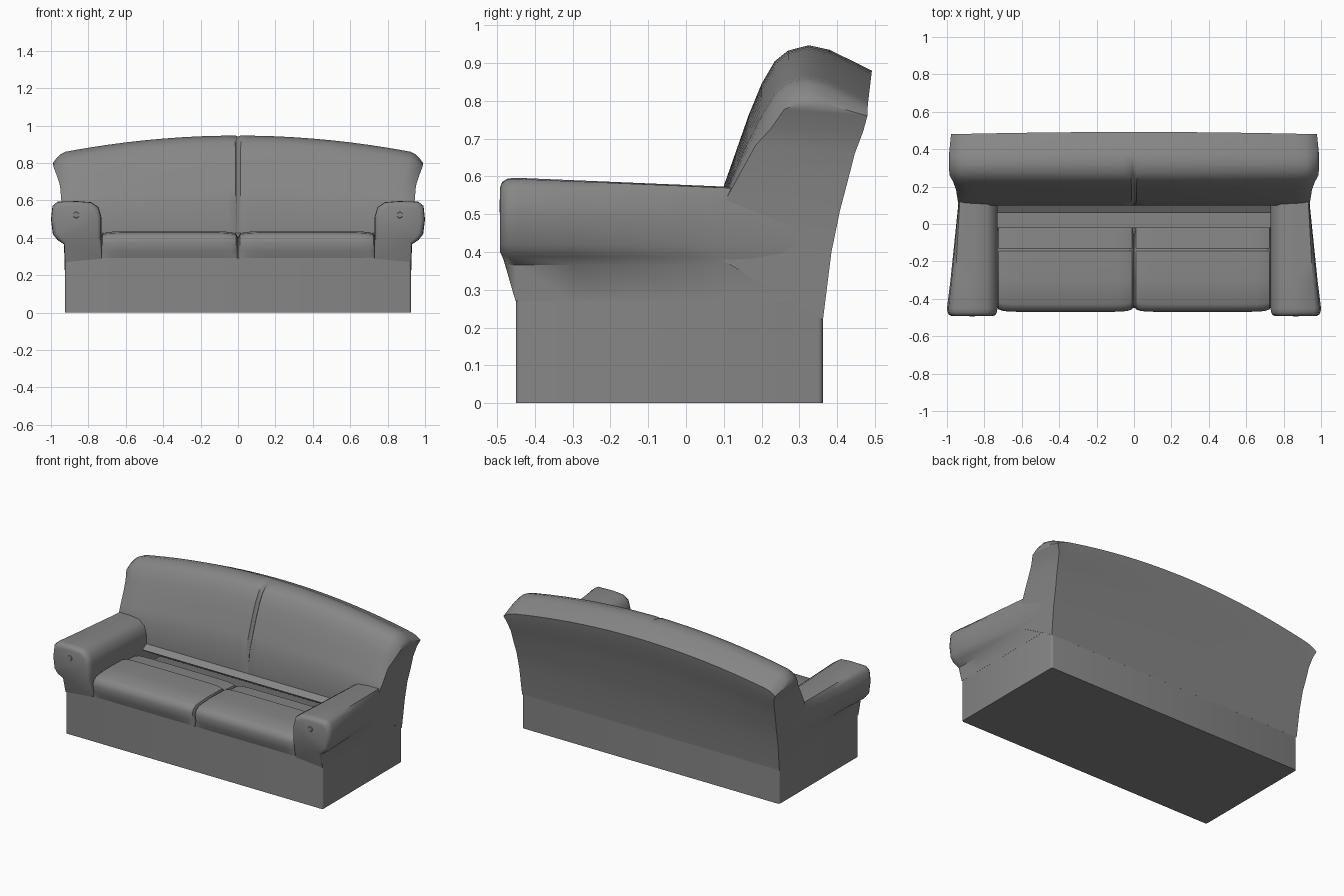
import bpy, bmesh, math

if "Cube" in bpy.data.objects:
    bpy.data.objects.remove(bpy.data.objects["Cube"])

fabric = bpy.data.materials.new("dark_fabric")
fabric.diffuse_color = (0.24, 0.24, 0.24, 1)
fabric.use_nodes = True
fabric.node_tree.nodes["Principled BSDF"].inputs["Base Color"].default_value = fabric.diffuse_color


def lerp_table(t, table):
    """Piecewise linear lookup in a list of (key, value) pairs."""
    if t <= table[0][0]:
        return table[0][1]
    for (a, va), (b, vb) in zip(table, table[1:]):
        if t <= b:
            return va + (vb - va) * (t - a) / (b - a)
    return table[-1][1]


def finish(name, bm, mirror=True, angle=40, recalc=True):
    if recalc:
        bmesh.ops.recalc_face_normals(bm, faces=bm.faces)
    me = bpy.data.meshes.new(name)
    bm.to_mesh(me)
    bm.free()
    me.materials.append(fabric)
    ob = bpy.data.objects.new(name, me)
    bpy.context.collection.objects.link(ob)
    if mirror:
        mod = ob.modifiers.new("mirror", 'MIRROR')
        mod.merge_threshold = 0.0005
    bpy.ops.object.select_all(action='DESELECT')
    ob.select_set(True)
    bpy.context.view_layer.objects.active = ob
    bpy.ops.object.shade_smooth_by_angle(angle=math.radians(angle))
    return ob


def loft(name, rings, cap_start=True, angle=45):
    """Skin closed rings; caps are ladders of quads across each end ring."""
    bm = bmesh.new()
    vs = [[bm.verts.new(p) for p in r] for r in rings]
    n = len(vs[0])
    for a, b in zip(vs, vs[1:]):
        for i in range(n):
            j = (i + 1) % n
            bm.faces.new((a[i], a[j], b[j], b[i]))
    for r in ([vs[0], vs[-1]] if cap_start else [vs[-1]]):
        for i in range(n // 2):
            quad = [r[i], r[i + 1], r[n - 2 - i], r[n - 1 - i]]
            quad = list(dict.fromkeys(quad))
            if len(quad) > 2:
                bm.faces.new(quad)
    return finish(name, bm, angle=angle)


# base plinth: rounded upright corners, open on top under the cushions
bm = bmesh.new()
bmesh.ops.create_cube(bm, size=1)
for v in bm.verts:
    v.co = (v.co.x * 1.85, v.co.y * 0.812 - 0.044, (v.co.z + 0.5) * 0.293)
upright = [e for e in bm.edges if abs(e.verts[0].co.z - e.verts[1].co.z) > 0.1]
bmesh.ops.bevel(bm, geom=upright, offset=0.012, segments=3, profile=0.5, affect='EDGES')
bmesh.ops.recalc_face_normals(bm, faces=bm.faces)
top = [f for f in bm.faces if f.calc_center_median().z > 0.28]
bmesh.ops.delete(bm, geom=top, context='FACES_ONLY')
finish("base", bm, mirror=False, recalc=False)

# backrest: side profile swept outwards from the centre seam
front = [(.06, .4), (.1, .425), (.1, .575), (.13, .66), (.165, .76), (.2, .845), (.235, .905), (.27, .933)]
rear = [(.3625, .22), (.385, .4), (.41, .53), (.435, .64), (.455, .73), (.48, .81), (.492, .88), (.38, .935)]
profile = front + [(.325, .947)] + rear[::-1]
WIDTH = [(.2, .9255), (.53, .935), (.65, .945), (.75, .95), (.84, .965), (.9, .985), (.94, .99)]
rings = []
for u in (0, .006, .015, .06, .2, .3, .4, .5, .6, .7, .8, .88, .93, .96, .985, 1):
    seam = max(0, 1 - u / .015) * .018
    edge = max(0, (u - .93) / .07) ** 2
    ring = []
    for y, z in profile:
        upper = min(1, max(0, (z - .45) / .4))
        nz = z - (.1 * u * u + (.02 + .5 * max(0, z - .89)) * edge * (z > .83)) * upper
        ny = y - .012 * u * u * upper * (y > .3)
        if y < .35 and z > .45:
            ny += seam + edge * .025 * upper
            nz -= seam * .3 * upper
        ring.append((u * lerp_table(z, WIDTH), ny, nz))
    rings.append(ring)
loft("backrest", rings, cap_start=False)

# arms: flared cross-section running from front to back
arm = [(.73, .288), (.73, .4), (.73, .51), (.745, .565), (.785, .592), (.86, .598),
       (.965, .595), (.992, .572), (1, .5), (.99, .42), (.965, .388), (.93, .365), (.9255, .27)]
FLARE = [(-.49, 1), (-.44, 1), (-.3, .75), (.1, .2), (.3, .1)]
rings = []
for y, shrink in ((-.492, .82), (-.486, .92), (-.472, .98), (-.45, 1), (-.3, 1), (-.15, 1), (0, 1), (.1, 1), (.3, 1)):
    k = lerp_table(y, FLARE)
    ring = []
    for x, z in arm:
        low = z < .3
        if x > .926:
            x = .925 + (x - .925) * k
        if z > .45:
            z -= .025 * (y + .49) / .59
        if not low:
            x = .86 + (x - .86) * shrink
            z = .45 + (z - .45) * shrink
        # lower front steps back to the plinth
        ny = max(y, lerp_table(z, [(.29, -.451), (.34, -.465), (.4, -.492)]))
        ring.append((x, ny, z))
    rings.append(ring)
loft("arm", rings)

# small stud on each arm front
bm = bmesh.new()
bmesh.ops.create_cone(bm, cap_ends=True, segments=6, radius1=.022, radius2=.016, depth=.006)
for v in bm.verts:
    x, y, z = v.co
    v.co = (.865 + x, -.491 - z, .522 + y)
finish("arm_stud", bm)

# seat cushions: puffy front, shallow step, open gap behind
seat = [(-.445, .285), (-.462, .33), (-.47, .375), (-.46, .41), (-.43, .428), (-.3, .435),
        (-.145, .43), (-.13, .412), (-.02, .405), (-.022, .39)]
rings = []
for i in range(15):
    t = i / 14
    c = abs(2 * t - 1)
    x = .001 + .733 * (.5 - .5 * math.cos(math.pi * t))
    d = c ** 6
    rings.append([(x, y + (.035 * d if y < -.4 and z > .3 else 0),
                   z - (.03 * d if z > .4 else 0)) for y, z in seat])
loft("seat_cushion", rings)
